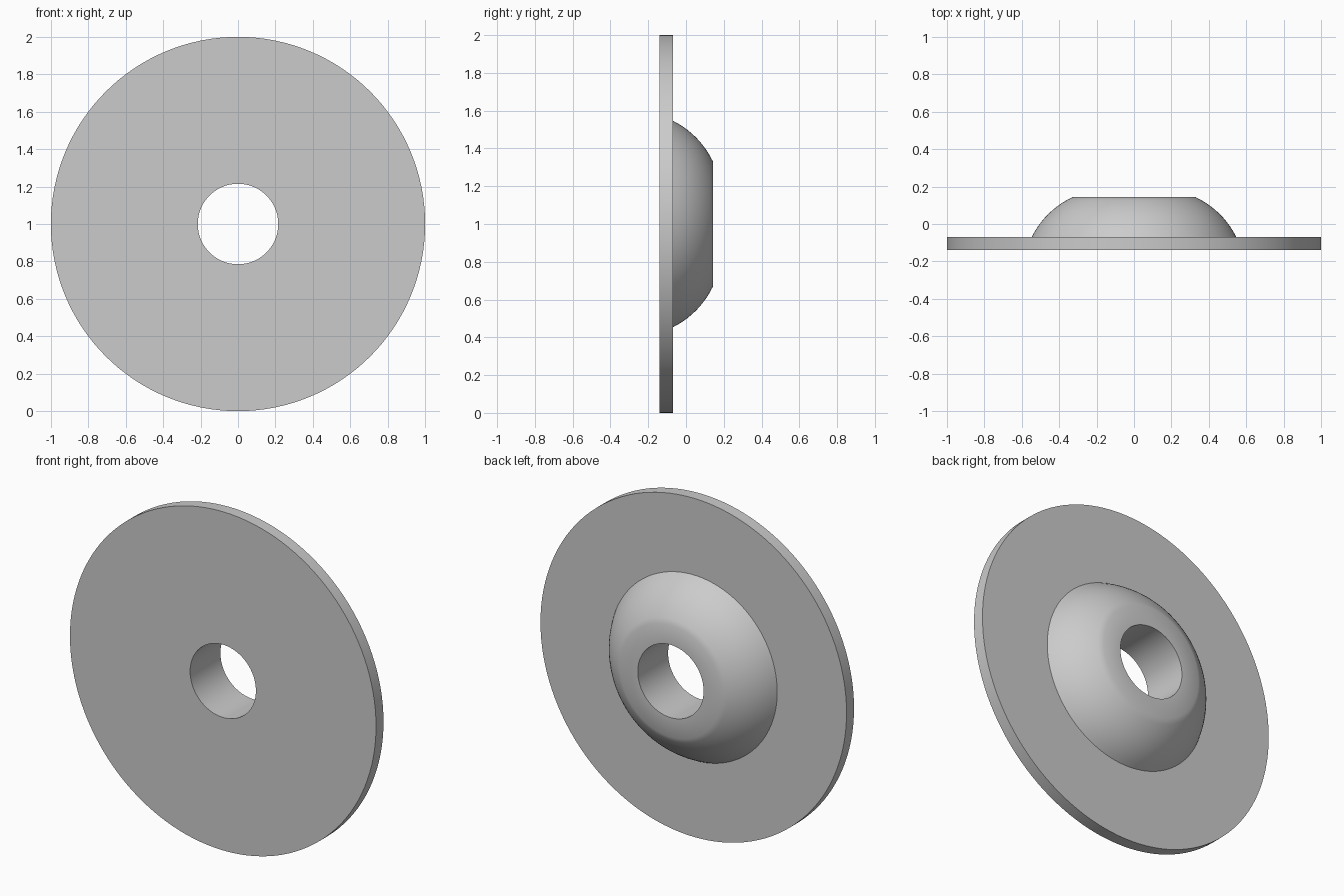
import bpy, bmesh, math
from mathutils import Matrix

if "Cube" in bpy.data.objects:
    bpy.data.objects.remove(bpy.data.objects["Cube"], do_unlink=True)

SEGMENTS = 128
BORE, RIM, HUB, TIP = 0.215, 1.0, 0.547, 0.33
FRONT, STEP, BACK = -0.14, -0.07, 0.143

grey = bpy.data.materials.new("plain grey")
grey.use_nodes = True
colour = (0.6, 0.6, 0.6, 1)
grey.diffuse_color = colour
grey.node_tree.nodes["Principled BSDF"].inputs["Base Color"].default_value = colour

# Domed hub side: a shallow bulge over the straight chord
dome = []
for i in range(11):
    t = i / 10
    bulge = 0.026 * 4 * t * (1 - t)
    dome.append((HUB + (TIP - HUB) * t + bulge * 0.7,
                 STEP + (BACK - STEP) * t + bulge * 0.7))
# Soften the rounded end so that it meets the flat face
dome = [(r, min(y, BACK)) for r, y in dome]

# Closed half section of the washer and its hub: radius, depth
profile = [(BORE, FRONT), (RIM, FRONT), (RIM, STEP)] + dome + [(BORE, BACK)]

# Revolve the section about the front-to-back axis
bm = bmesh.new()
rings = []
for i in range(SEGMENTS):
    a = math.tau * i / SEGMENTS
    rings.append([bm.verts.new((r * math.cos(a), y, 1 + r * math.sin(a)))
                  for r, y in profile])
n = len(profile)
for i, ring in enumerate(rings):
    after = rings[(i + 1) % SEGMENTS]
    for j in range(n):
        k = (j + 1) % n
        bm.faces.new((ring[j], ring[k], after[k], after[j]))
bmesh.ops.recalc_face_normals(bm, faces=bm.faces)

mesh = bpy.data.meshes.new("flanged_hub")
bm.to_mesh(mesh)
bm.free()
mesh.materials.append(grey)
hub = bpy.data.objects.new("flanged_hub", mesh)
bpy.context.collection.objects.link(hub)
bpy.context.view_layer.objects.active = hub
hub.select_set(True)
bpy.ops.object.shade_smooth_by_angle(angle=math.radians(35))
